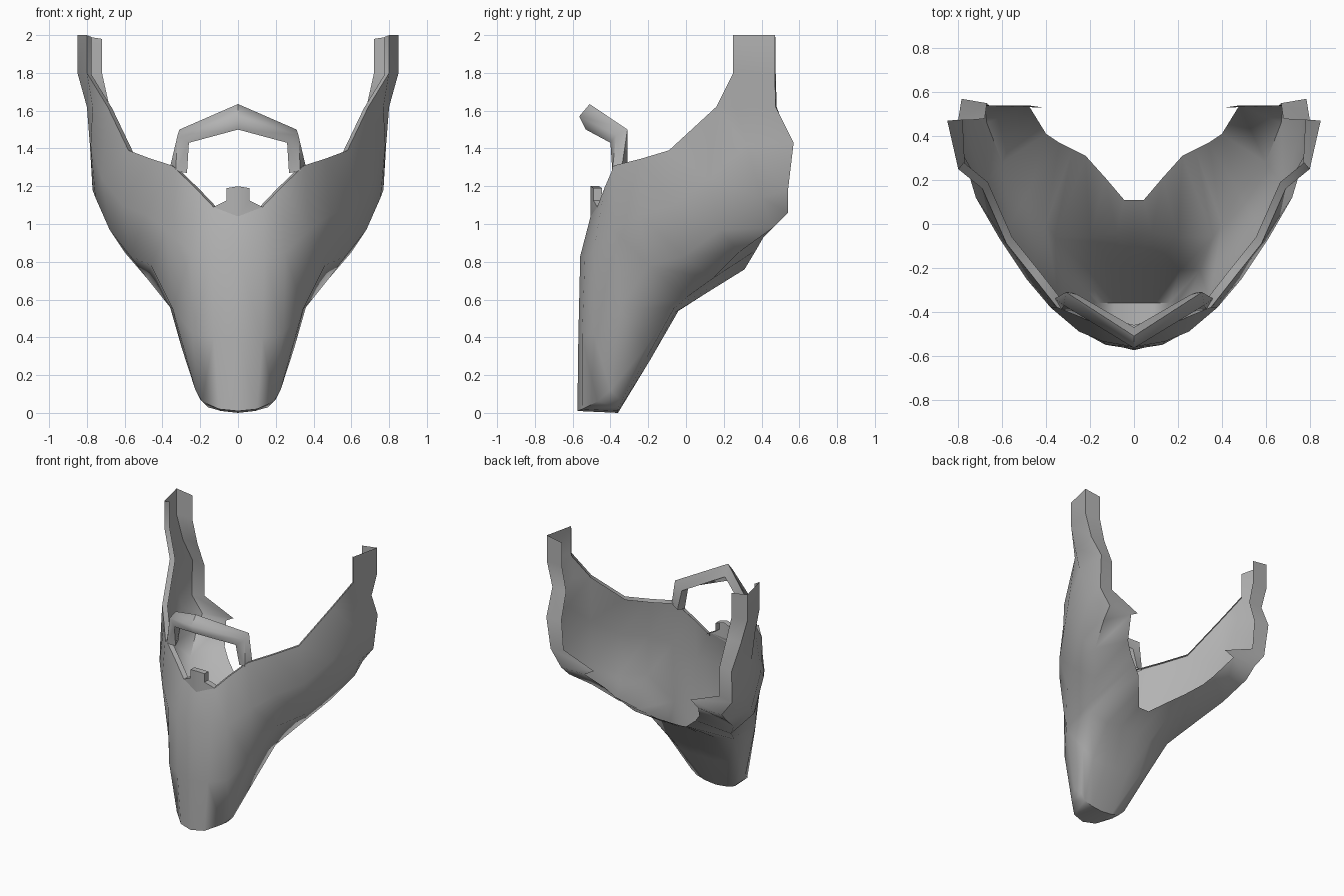
import bpy, bmesh, math
from mathutils import Vector

if "Cube" in bpy.data.objects:
    bpy.data.objects.remove(bpy.data.objects["Cube"])

grey = bpy.data.materials.new("warm_grey")
grey.diffuse_color = (0.45, 0.45, 0.45, 1)
grey.use_nodes = True
grey.node_tree.nodes["Principled BSDF"].inputs["Base Color"].default_value = grey.diffuse_color


def build(name, polys, angle=60):
    """Half mesh from polygons of points, welded, mirrored across x = 0."""
    bm = bmesh.new()
    for p in polys:
        bm.faces.new([bm.verts.new(c) for c in p])
    bmesh.ops.remove_doubles(bm, verts=bm.verts[:], dist=0.001)
    bmesh.ops.recalc_face_normals(bm, faces=bm.faces[:])
    front = min(bm.faces, key=lambda f: f.calc_center_median().y)
    front.normal_update()
    if front.normal.y > 0:
        bmesh.ops.reverse_faces(bm, faces=bm.faces[:])
    me = bpy.data.meshes.new(name)
    bm.to_mesh(me)
    bm.free()
    me.materials.append(grey)
    ob = bpy.data.objects.new(name, me)
    bpy.context.collection.objects.link(ob)
    m = ob.modifiers.new("mirror", 'MIRROR')
    m.use_clip = True
    m.merge_threshold = 0.002
    bpy.context.view_layer.objects.active = ob
    ob.select_set(True)
    bpy.ops.object.modifier_apply(modifier="mirror")
    bpy.ops.object.shade_smooth_by_angle(angle=math.radians(angle))
    ob.select_set(False)
    return ob


def bridge(a, b):
    return [[a[i], b[i], b[i + 1], a[i + 1]] for i in range(len(a) - 1)]


# Chin columns: top edge, down the front, under the tip, up the back to the neck
chin = [
    [(0, -.50, 1.06), (0, -.56, .83), (0, -.57, .4), (0, -.575, .01),
     (0, -.36, .0), (0, -.2, .28), (0, -.04, .54), (0, .11, .64)],
    [(.13, -.47, 1.09), (.14, -.535, .83), (.13, -.55, .4), (.10, -.55, .02),
     (.09, -.36, .01), (.1, -.19, .28), (.08, -.04, .54), (.045, .11, .64)],
    [(.23, -.43, 1.195), (.25, -.49, .85), (.24, -.49, .42), (.19, -.47, .06),
     (.16, -.36, .03), (.21, -.21, .29), (.2, -.06, .53), (.13, .21, .70)],
    [(.35, -.38, 1.31), (.38, -.38, .97), (.345, -.35, .55), (.225, -.40, .12),
     (.20, -.35, .07), (.3, -.21, .35), (.36, -.06, .56), (.22, .31, .76)],
]
# Jaw columns: top edge, cheek, jaw line, underside, neck edge
jaw = [
    [(.46, -.24, 1.345), (.49, -.25, 1.05), (.46, -.20, .78), (.40, .0, .61), (.28, .34, .81)],
    [(.58, -.09, 1.39), (.61, -.07, 1.1), (.57, -.01, .83), (.48, .14, .71), (.34, .37, .86)],
    [(.69, .16, 1.62), (.72, .12, 1.24), (.68, .18, .97), (.60, .28, .85), (.40, .41, .93)],
]
ear = [(.80, .25, 2), (.80, .25, 1.8), (.77, .26, 1.62), (.78, .32, 1.42),
       (.755, .40, 1.14), (.67, .46, .98), (.48, .54, 1.06)]
back = [(.85, .47, 2), (.85, .47, 1.8), (.80, .475, 1.62), (.785, .57, 1.43),
        (.77, .54, 1.18), (.68, .54, 1.06), (.48, .54, 1.06)]
fold = [(.72, .475, 1.98), (.72, .475, 1.8), (.68, .48, 1.62), (.67, .55, 1.43),
        (.66, .54, 1.20), (.41, .53, 1.10), (.48, .54, 1.06)]

polys = []
for a, b in zip(chin, chin[1:]):
    polys += bridge(a, b)
c = chin[-1]
polys += [[c[2], c[3], c[5], c[6]], [c[3], c[4], c[5]]]      # side of the chin
cols = [[c[0], c[1], c[2], c[6], c[7]]] + jaw
for a, b in zip(cols, cols[1:]):
    polys += bridge(a, b)
polys += bridge(jaw[-1], ear[2:]) + [[jaw[-1][0], ear[1], ear[2]]]
for a, b in ((ear, back), (back, fold)):                     # sideburn and its inner fold
    polys += bridge(a[:-1], b[:-1]) + [[p for p in (a[-2], b[-2], a[-1])]]
# Narrow rim turned inward along the upper edge
edge = [k[0] for k in chin[1:]] + [k[0] for k in jaw] + [ear[1], ear[0]]
rim = [tuple(Vector(p) + Vector((-.025, .03, -.01))) for p in edge]
polys += bridge(edge, rim)
build("beard_shell", polys)

# Moustache: four-sided tube from cheek to middle
sections = [
    [(.36, -.34, 1.30), (.33, -.39, 1.28), (.27, -.37, 1.27), (.29, -.31, 1.28)],
    [(.31, -.31, 1.50), (.32, -.37, 1.47), (.26, -.40, 1.43), (.26, -.32, 1.43)],
    [(0, -.51, 1.635), (0, -.565, 1.57), (0, -.53, 1.50), (0, -.47, 1.55)],
]
tube = []
for a, b in zip(sections, sections[1:]):
    tube += bridge(a + a[:1], b + b[:1])
build("moustache", tube, 65)

# Lip tuft: flared front with shallow sides
tuft_f = [(0, -.505, 1.20), (.06, -.49, 1.19), (.06, -.49, 1.125), (.13, -.47, 1.09), (0, -.505, 1.03)]
tuft_b = [(x, y + .045, z) for x, y, z in tuft_f]
build("lip_tuft", [tuft_f] + bridge(tuft_f[:4], tuft_b[:4]), 60)
